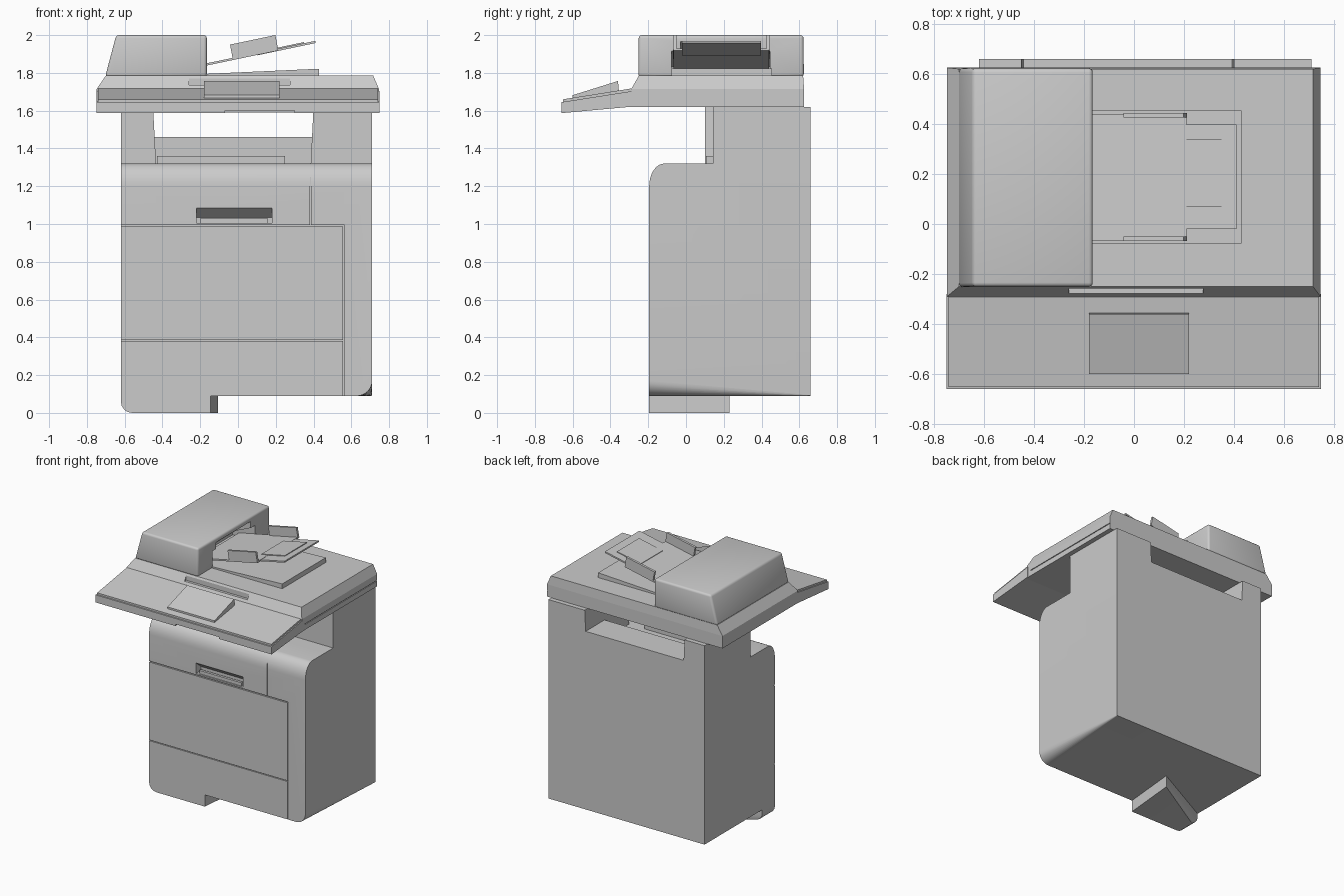
import bpy, bmesh, math

if "Cube" in bpy.data.objects:
    bpy.data.objects.remove(bpy.data.objects["Cube"])

mat = bpy.data.materials.new("light_grey_plastic")
mat.diffuse_color = (0.6, 0.6, 0.6, 1)
mat.use_nodes = True
mat.node_tree.nodes["Principled BSDF"].inputs["Base Color"].default_value = mat.diffuse_color


def skin(name, rings):
    """Closed solid through a list of matching rings of 3D points."""
    bm = bmesh.new()
    vr = [[bm.verts.new(p) for p in r] for r in rings]
    n = len(rings[0])
    for a, b in zip(vr, vr[1:]):
        for i in range(n):
            j = (i + 1) % n
            bm.faces.new((a[i], a[j], b[j], b[i]))
    bm.faces.new(vr[0][::-1])
    bm.faces.new(vr[-1])
    bmesh.ops.recalc_face_normals(bm, faces=bm.faces)
    me = bpy.data.meshes.new(name)
    bm.to_mesh(me)
    bm.free()
    me.materials.append(mat)
    ob = bpy.data.objects.new(name, me)
    bpy.context.collection.objects.link(ob)
    return ob


def prism(name, axis, pts, a, b):
    put = {"X": lambda p, t: (t, p[0], p[1]),
           "Y": lambda p, t: (p[0], t, p[1]),
           "Z": lambda p, t: (p[0], p[1], t)}[axis]
    return skin(name, [[put(p, t) for p in pts] for t in (a, b)])


def box(name, x0, x1, y0, y1, z0, z1):
    return prism(name, "Z", [(x0, y0), (x1, y0), (x1, y1), (x0, y1)], z0, z1)


def loft(name, levels):
    return skin(name, [[(x0, y0, z), (x1, y0, z), (x1, y1, z), (x0, y1, z)]
                       for z, x0, x1, y0, y1 in levels])


def activate(ob):
    bpy.ops.object.select_all(action="DESELECT")
    ob.select_set(True)
    bpy.context.view_layer.objects.active = ob


def cut(ob, *cutters):
    activate(ob)
    for c in cutters:
        m = ob.modifiers.new("cut", "BOOLEAN")
        m.operation, m.solver, m.object = "DIFFERENCE", "EXACT", c
        bpy.ops.object.modifier_apply(modifier=m.name)
        bpy.data.objects.remove(c)


def bevel(ob, width, segments=3, angle=35):
    activate(ob)
    m = ob.modifiers.new("bevel", "BEVEL")
    m.width, m.segments, m.limit_method = width, segments, "ANGLE"
    m.angle_limit = math.radians(angle)
    bpy.ops.object.modifier_apply(modifier=m.name)


def smooth(ob):
    activate(ob)
    bpy.ops.object.shade_smooth_by_angle(angle=math.radians(30))


# Main cabinet: side profile with rounded top front edge
arc = [i * math.pi / 16 for i in range(9)]
profile = [(0.66, 0.09), (-0.195, 0.09)]
profile += [(-0.115 - 0.08 * math.cos(a), 1.2 + 0.12 * math.sin(a)) for a in arc]
profile += [(0.10, 1.32), (0.10, 1.62), (0.66, 1.62)]
body = prism("cabinet", "X", profile, -0.62, 0.71)


# Lower right edge: a radius that fades out toward the back
def corner(s, y):
    p = [(0.73, 0.07), (0.71 - s, 0.07)]
    p += [(0.71 - s + s * math.sin(a), 0.09 + s - s * math.cos(a)) for a in arc]
    p += [(0.73, 0.09 + s)]
    return [(x, y, z) for x, z in p]


cut(body,
    skin("corner_cutter", [corner(0.082, -0.21), corner(0.004, 0.67)]),
    # output bay, then the opening through the back
    prism("bay_cutter", "Y", [(-0.434, 1.32), (0.385, 1.32), (0.402, 1.66), (-0.452, 1.66)], 0.05, 0.43),
    prism("back_cutter", "Y", [(-0.442, 1.46), (0.392, 1.46), (0.402, 1.66), (-0.452, 1.66)], 0.40, 0.70),
    # right column is set back a little
    box("column_cutter", 0.37, 0.75, 0.05, 0.143, 1.32, 1.66),
    # handle recess with sloping ceiling
    prism("handle_cutter", "X", [(-0.24, 1.005), (-0.24, 1.085), (-0.195, 1.085),
                                 (-0.135, 1.035), (-0.135, 1.005)], -0.22, 0.18),
    # door and drawer seams
    box("seam_cutter_1", -0.65, 0.56, -0.25, -0.183, 0.986, 0.994),
    box("seam_cutter_2", -0.65, 0.56, -0.25, -0.187, 0.381, 0.387),
    box("seam_cutter_3", 0.557, 0.563, -0.25, -0.187, 0.05, 0.994),
    box("seam_cutter_4", 0.382, 0.387, -0.25, -0.187, 0.986, 1.25))
smooth(body)

# Handle lip and paper stop
box("handle_lip", -0.2, 0.16, -0.185, -0.165, 1.0, 1.03)
box("paper_stop", -0.43, 0.25, 0.105, 0.145, 1.31, 1.36)

# Foot under the front left, rounded on its outer bottom edge
rings = []
for a in arc[::2]:
    x = -0.62 + 0.06 * (1 - math.sin(a))
    z = 0.06 * (1 - math.cos(a))
    rings.append([(x, -0.195, z), (-0.145, -0.195, z), (-0.105, 0.23, z), (x, -0.04, z)])
rings.append([(px, py, 0.095) for px, py, _ in rings[-1]])
smooth(skin("front_foot", rings))

# Scanner bed with sloped edges
bed = loft("scanner_bed", [(1.62, -0.748, 0.746, -0.29, 0.625),
                           (1.715, -0.748, 0.746, -0.29, 0.625),
                           (1.785, -0.70, 0.716, -0.25, 0.62)])
cut(bed, box("button_cutter", -0.26, 0.275, -0.35, -0.258, 1.735, 1.80),
    box("lid_seam_right", 0.74, 0.8, -0.25, 0.7, 1.660, 1.666))

# Control panel shelf, cover plate and tilted display
shelf = prism("panel_shelf", "X", [(-0.28, 1.62), (-0.30, 1.62), (-0.66, 1.587), (-0.66, 1.645),
                                   (-0.29, 1.703), (-0.28, 1.703)], -0.75, 0.748)
cut(shelf, box("lip_cutter", -0.07, 0.3, -0.70, -0.62, 1.55, 1.601))
prism("panel_cover", "X", [(-0.652, 1.64), (-0.652, 1.66), (-0.292, 1.717), (-0.285, 1.70)], -0.742, 0.74)
prism("display", "X", [(-0.6, 1.66), (-0.6, 1.682), (-0.36, 1.757), (-0.355, 1.70)], -0.18, 0.22)

# Document feeder housing with intake recess on its right side
feeder = loft("document_feeder", [(1.78, -0.703, -0.165, -0.253, 0.624),
                                  (2.0, -0.645, -0.165, -0.25, 0.622)])
bevel(feeder, 0.016)
cut(feeder, prism("lower_intake_cutter", "Y", [(-0.1, 1.787), (-0.36, 1.787), (-0.36, 1.83), (-0.165, 1.915),
                                         (-0.1, 1.915)], -0.077, 0.445),
    prism("upper_intake_cutter", "Y", [(-0.1, 1.86), (-0.34, 1.86), (-0.165, 1.965),
                                       (-0.1, 1.965)], -0.03, 0.39))
smooth(feeder)

# Output platform below the feed tray
prism("output_platform", "Y", [(-0.35, 1.78), (0.43, 1.78), (0.43, 1.822), (-0.165, 1.795), (-0.35, 1.79)],
      -0.077, 0.454)


# Feed tray parts all follow the same slope
def slab(name, x0, x1, y0, y1, lift, thick, lean=0.0):
    z = lambda x: 1.845 + 0.21 * (x + 0.165) + lift
    return prism(name, "Y", [(x0, z(x0)), (x1, z(x1)), (x1 - lean, z(x1) + thick),
                             (x0 - lean, z(x0) + thick)], y0, y1)


slab("feed_tray", -0.30, 0.21, -0.065, 0.44, -0.006, 0.012)
slab("tray_extension", 0.1, 0.41, -0.02, 0.398, -0.008, 0.012)
slab("extension_flap", 0.15, 0.35, 0.07, 0.338, 0.002, 0.008)
for side, y in (("front", -0.068), ("back", 0.425)):
    slab("paper_guide_" + side, -0.028, 0.212, y, y + 0.018, 0.0, 0.076, 0.014)
